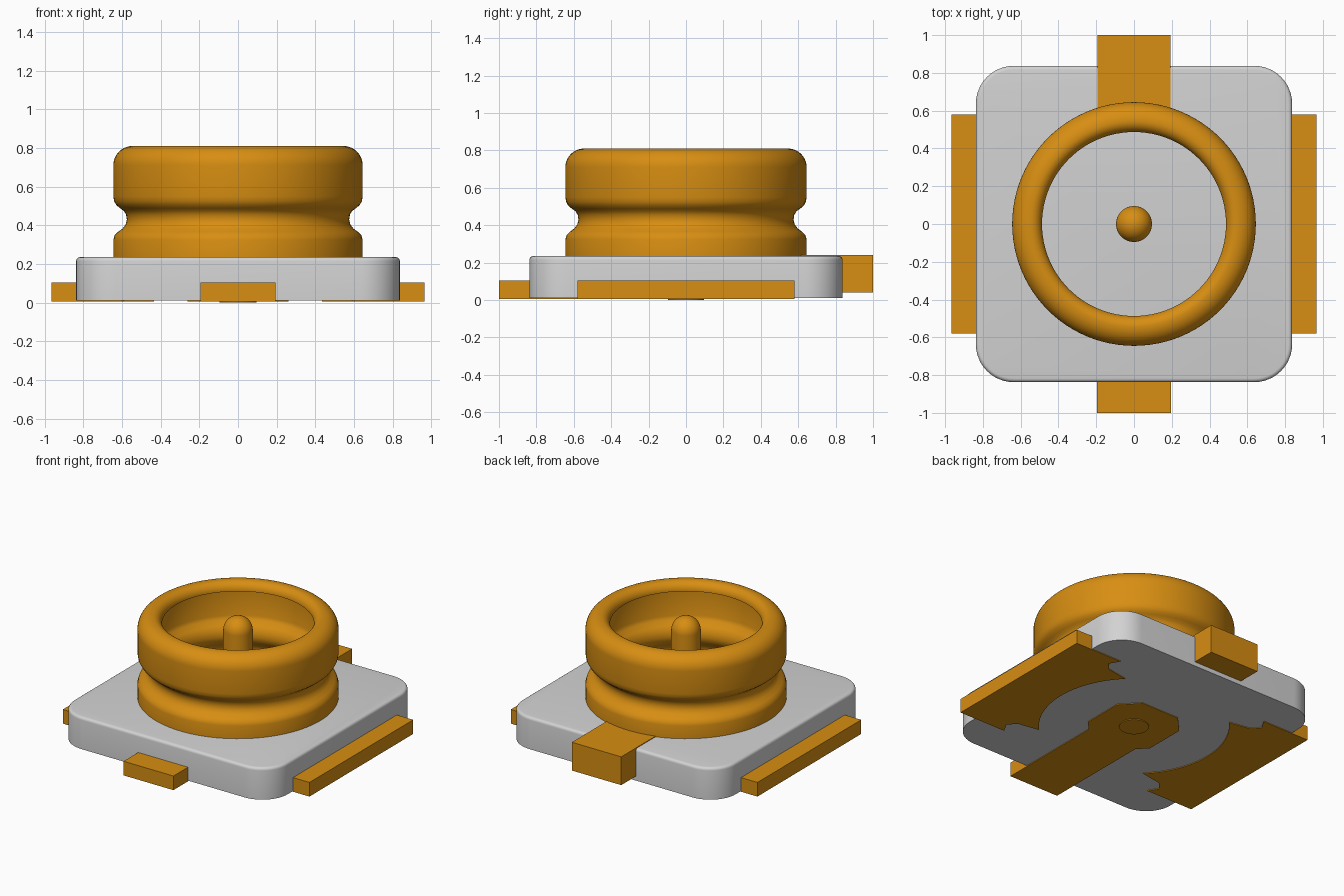
import bpy, bmesh, math
from mathutils import Matrix

cube = bpy.data.objects.get("Cube")
if cube:
    bpy.data.objects.remove(cube, do_unlink=True)


def material(name, rgb):
    m = bpy.data.materials.new(name)
    m.use_nodes = True
    m.diffuse_color = (*rgb, 1)
    m.node_tree.nodes["Principled BSDF"].inputs["Base Color"].default_value = (*rgb, 1)
    return m


gold = material("gold", (0.68, 0.27, 0.006))
grey = material("grey_plastic", (0.65, 0.65, 0.65))


def finish(bm, name, mat, smooth=False):
    bmesh.ops.recalc_face_normals(bm, faces=bm.faces)
    me = bpy.data.meshes.new(name)
    bm.to_mesh(me)
    bm.free()
    ob = bpy.data.objects.new(name, me)
    bpy.context.collection.objects.link(ob)
    me.materials.append(mat)
    if smooth:
        bpy.ops.object.select_all(action='DESELECT')
        bpy.context.view_layer.objects.active = ob
        ob.select_set(True)
        bpy.ops.object.shade_smooth_by_angle(angle=math.radians(35))
    return ob


def prism(name, outline, z0, z1, mat, smooth=False):
    """Extrude a flat outline from z0 to z1."""
    bm = bmesh.new()
    face = bm.faces.new([bm.verts.new((x, y, z0)) for x, y in outline])
    top = bmesh.ops.extrude_face_region(bm, geom=[face])
    for v in top["geom"]:
        if isinstance(v, bmesh.types.BMVert):
            v.co.z = z1
    return finish(bm, name, mat, smooth)


def lathe(name, profile, mat, closed, steps=96):
    """Spin a (radius, z) profile about the z axis."""
    bm = bmesh.new()
    vs = [bm.verts.new((r, 0, z)) for r, z in profile]
    pairs = list(zip(vs, vs[1:])) + ([(vs[-1], vs[0])] if closed else [])
    edges = [bm.edges.new(p) for p in pairs]
    bmesh.ops.spin(bm, geom=vs + edges, cent=(0, 0, 0), axis=(0, 0, 1),
                   angle=math.tau, steps=steps)
    bmesh.ops.remove_doubles(bm, verts=bm.verts, dist=1e-4)
    return finish(bm, name, mat, True)


def arc(cx, cy, rx, ry, a0, a1, n):
    return [(cx + rx * math.cos(math.radians(a0 + (a1 - a0) * i / n)),
             cy + ry * math.sin(math.radians(a0 + (a1 - a0) * i / n))) for i in range(n + 1)]


# Plastic base with rounded corners and a softened top edge
H, R = 0.837, 0.2
outline = []
for k, (sx, sy) in enumerate(((1, 1), (-1, 1), (-1, -1), (1, -1))):
    outline += arc(sx * (H - R), sy * (H - R), R, R, 90 * k, 90 * k + 90, 12)
base = prism("base", outline, 0.01, 0.235, grey)
bm = bmesh.new()
bm.from_mesh(base.data)
rim = [e for e in bm.edges if all(v.co.z > 0.2 for v in e.verts)]
bmesh.ops.bevel(bm, geom=rim, offset=0.02, segments=4, profile=0.5, affect='EDGES')
bm.to_mesh(base.data)
bm.free()
bpy.ops.object.select_all(action='DESELECT')
base.select_set(True)
bpy.context.view_layer.objects.active = base
bpy.ops.object.shade_smooth_by_angle(angle=math.radians(35))

# Grooved collar with a rolled lip
collar = [(0.645, 0.22), (0.645, 0.325), (0.638, 0.348), (0.62, 0.366), (0.597, 0.383),
          (0.581, 0.405), (0.575, 0.43), (0.579, 0.455), (0.59, 0.474), (0.61, 0.488),
          (0.63, 0.505), (0.641, 0.525), (0.645, 0.55)]
collar += arc(0.545, 0.71, 0.10, 0.10, 0, 90, 10)
collar += arc(0.545, 0.75, 0.058, 0.06, 100, 180, 8)
collar += [(0.555, 0.735), (0.555, 0.55), (0.545, 0.525), (0.515, 0.5), (0.495, 0.47),
           (0.487, 0.43), (0.495, 0.39), (0.525, 0.36), (0.55, 0.335), (0.555, 0.31),
           (0.555, 0.22)]
lathe("collar", collar, gold, True)

# Centre pin with a domed tip
lathe("centre_pin", [(0, 0), (0.095, 0)] + arc(0, 0.705, 0.095, 0.095, 0, 90, 10),
      gold, False, 48)

# Signal contact: front tab running under the base to the centre pad
half = [(0.195, -1), (0.195, -0.22), (0.26, -0.15), (0.26, 0.14), (0.15, 0.26)]
prism("signal_contact", half + [(-x, y) for x, y in reversed(half)], 0.005, 0.105, gold)

# Ground contacts: side bars with a curved inner edge
corner = [(0.965, 0.58), (0.6, 0.58), (0.64, 0.51), (0.59, 0.455)]
ground = corner + arc(0, 0, 0.61, 0.61, 44.5, -44.5, 24) + [(x, -y) for x, y in reversed(corner)]
for side, s in (("left", 1), ("right", -1)):
    prism(side + "_ground_contact", [(s * x, y) for x, y in ground], 0.005, 0.105, gold)

# Rear tab joining the collar
prism("rear_tab", [(-0.193, 0.6), (0.193, 0.6), (0.193, 1), (-0.193, 1)], 0.04, 0.24, gold)
